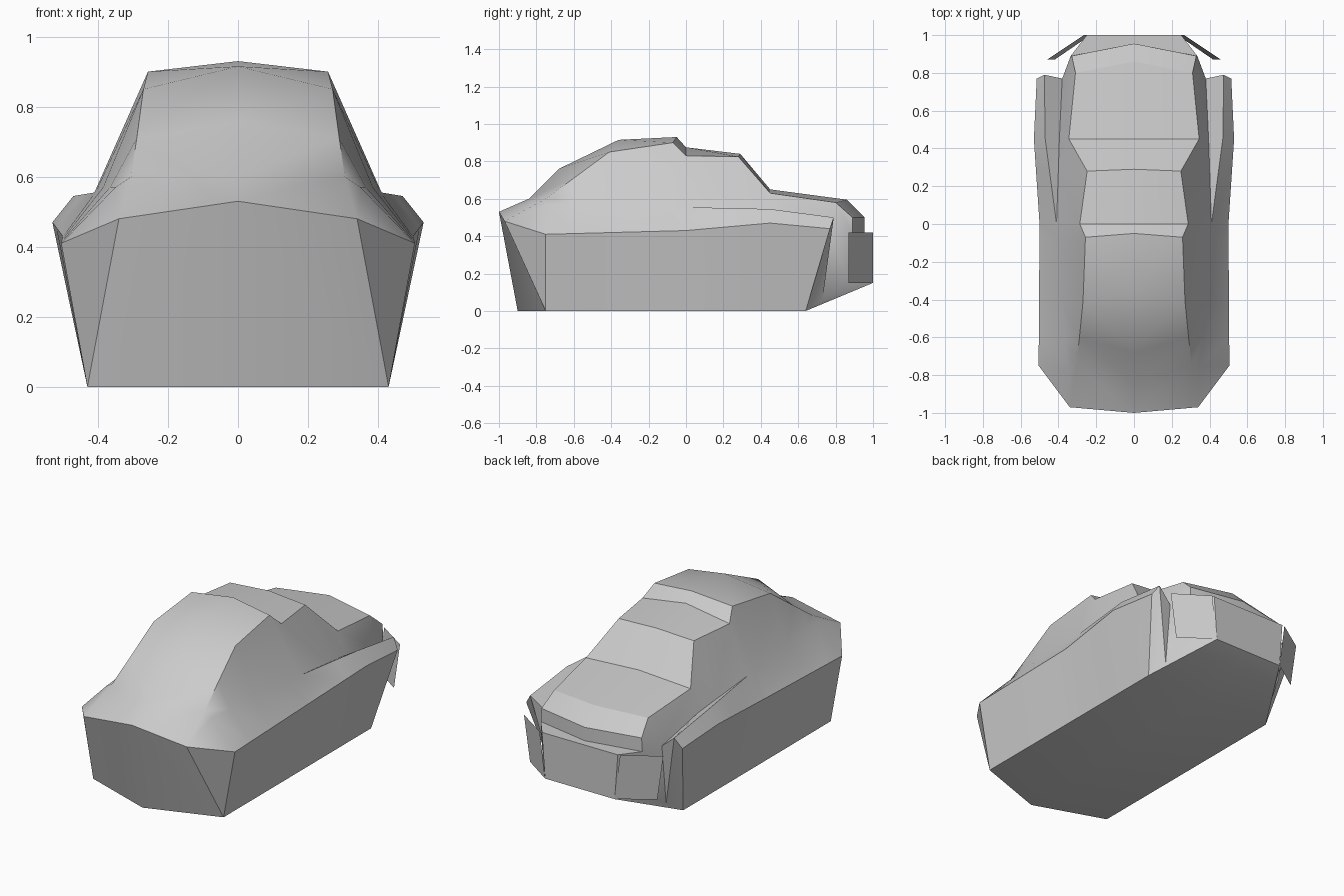
import bpy
import bmesh
import math
from mathutils import Vector

default_cube = bpy.data.objects.get("Cube")
if default_cube:
    bpy.data.objects.remove(default_cube, do_unlink=True)

paint = bpy.data.materials.new("grey paint")
paint.use_nodes = True
grey = (0.6, 0.6, 0.6, 1)
paint.diffuse_color = grey
paint.node_tree.nodes["Principled BSDF"].inputs["Base Color"].default_value = grey


def sample(rail, y):
    """Point on a rail at the given y, clamped to the ends of the rail."""
    for start, end in zip(rail, rail[1:]):
        if y <= end[1]:
            t = max(0, (y - start[1]) / (end[1] - start[1]))
            return tuple(Vector(start).lerp(Vector(end), t))
    return tuple(rail[-1])


def build_mirrored(name, half_faces, smooth_angle):
    """Make one object from half its faces and their mirror image."""
    bm = bmesh.new()
    for side in (1, -1):
        for face in half_faces:
            corners = []
            for x, y, z in face:
                point = (side * x, y, z)
                if point not in corners:
                    corners.append(point)
            if len(corners) > 2:
                bm.faces.new([bm.verts.new(p) for p in corners])
    bmesh.ops.remove_doubles(bm, verts=bm.verts, dist=0.0005)
    bmesh.ops.recalc_face_normals(bm, faces=bm.faces)
    mesh = bpy.data.meshes.new(name)
    bm.to_mesh(mesh)
    bm.free()
    mesh.materials.append(paint)
    obj = bpy.data.objects.new(name, mesh)
    bpy.context.collection.objects.link(obj)
    bpy.ops.object.select_all(action="DESELECT")
    bpy.context.view_layer.objects.active = obj
    obj.select_set(True)
    bpy.ops.object.shade_smooth_by_angle(angle=math.radians(smooth_angle))
    return obj


# Centre line of bonnet, roof, rear window steps and boot
centre = [(0, y, z) for y, z in (
    (-1, 0.53), (-0.84, 0.6), (-0.68, 0.76), (-0.36, 0.915), (-0.05, 0.93),
    (0, 0.875), (0.29, 0.84), (0.45, 0.65), (0.86, 0.595), (0.955, 0.5))]

# Crease between the top surface and the cabin side
crease = [
    (0.34, -0.97, 0.48), (0.305, -0.75, 0.6), (0.289, -0.6, 0.71),
    (0.27, -0.41, 0.85), (0.257, -0.07, 0.9), (0.287, 0, 0.83),
    (0.248, 0.28, 0.825), (0.345, 0.45, 0.63), (0.31, 0.8, 0.58),
    (0.33, 0.89, 0.5)]

# Cabin base, rear wing ridge, waist line and sill
base_rail = [(0.34, -0.97, 0.48), (0.35, -0.75, 0.57), (0.385, -0.41, 0.57),
             (0.41, 0, 0.555), (0.395, 0.45, 0.5), (0.38, 0.77, 0.42)]
ridge_rail = base_rail[:4] + [(0.47, 0.45, 0.545), (0.475, 0.79, 0.5)]
waist_rail = [(0.505, -0.75, 0.41), (0.5, 0, 0.43),
              (0.53, 0.45, 0.47), (0.515, 0.77, 0.44)]
sill_rail = [(0.43, -0.75, 0), (0.43, 0.64, 0)]

stations = []
for top, edge in zip(centre[:-1], crease):
    rails = (base_rail, ridge_rail, waist_rail, sill_rail)
    stations.append([top, edge] + [sample(rail, edge[1]) for rail in rails])

# Long panels between neighbouring stations
faces = []
for front, back in zip(stations, stations[1:]):
    for i in range(len(front) - 1):
        faces.append([front[i], back[i], back[i + 1], front[i + 1]])

# Nose
nose_centre, nose_corner, _, _, waist_corner, sill_corner = stations[0]
nose_foot = (0, -0.9, 0)
faces.append([nose_centre, nose_corner, sill_corner, nose_foot])
faces.append([nose_corner, waist_corner, sill_corner])

# Boot lip and the band under it
boot, boot_edge, valley, wing_top, wing_side, rear_sill = stations[-1]
lip, lip_edge = centre[-1], crease[-1]
band, band_edge = (0, 0.955, 0.42), (0.335, 0.89, 0.42)
faces.append([boot, lip, lip_edge, boot_edge])
faces.append([boot_edge, lip_edge, band_edge, valley])
faces.append([lip, band, band_edge, lip_edge])

# Rear bumper, wing ends and undercut
bumper_top, bumper_low = (0.25, 1, 0.42), (0.23, 1, 0.15)
mid_top, mid_low = (0, 1, 0.42), (0, 1, 0.15)
wing_foot, panel_foot = (0.38, 0.73, 0.06), (0.335, 0.87, 0.165)
mid_sill = (0, 0.64, 0)
faces.append([band, mid_top, bumper_top, band_edge])
faces.append([mid_top, mid_low, bumper_low, bumper_top])
faces.append([band_edge, bumper_top, bumper_low, panel_foot])
faces.append([valley, band_edge, panel_foot, wing_foot])
faces.append([valley, wing_foot, wing_top])
faces.append([wing_top, wing_foot, rear_sill, wing_side])
faces.append([mid_low, mid_sill, rear_sill, bumper_low])
faces.append([bumper_low, rear_sill, wing_foot, panel_foot])

# Floor
faces.append([nose_foot, sill_corner, rear_sill, mid_sill])
build_mirrored("car_body", faces, 28)

# Splayed flaps at the ends of the bumper
flap = [(0.265, 1, 0.42), (0.46, 0.87, 0.42), (0.42, 0.87, 0.15), (0.23, 1, 0.15)]
build_mirrored("bumper_flaps", [flap], 28)
